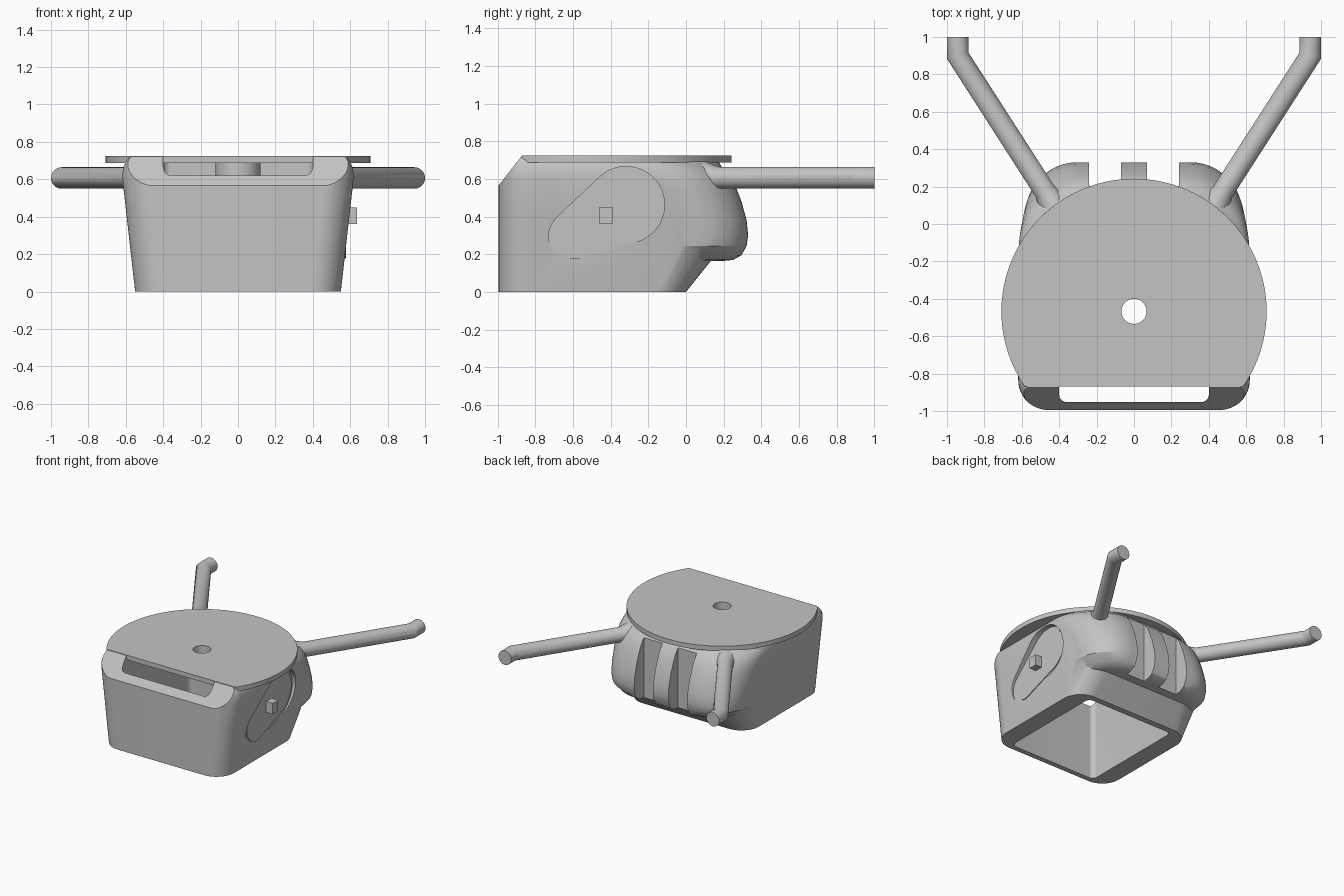
import bpy, bmesh, math
from mathutils import Vector

if "Cube" in bpy.data.objects:
    bpy.data.objects.remove(bpy.data.objects["Cube"])

grey = bpy.data.materials.new("plain grey")
grey.use_nodes = True
grey.diffuse_color = (0.55, 0.55, 0.55, 1)
grey.node_tree.nodes["Principled BSDF"].inputs["Base Color"].default_value = (0.55, 0.55, 0.55, 1)


def section(hw, front, back, rf, rb, n=12):
    """Plan outline: rectangle with rounded front and back corners."""
    pts = []
    for cx, cy, r, start in ((hw - rb, back - rb, rb, 0), (rb - hw, back - rb, rb, 90),
                             (rf - hw, front + rf, rf, 180), (hw - rf, front + rf, rf, 270)):
        for i in range(n + 1):
            a = math.radians(start + 90 * i / n)
            pts.append((cx + r * math.cos(a), cy + r * math.sin(a)))
    return pts


def loft(name, rings, chamfer=None):
    """Skin a stack of equal closed rings, cap both ends, optionally slice the top front."""
    bm = bmesh.new()
    rows = [[bm.verts.new(p) for p in ring] for ring in rings]
    for a, b in zip(rows, rows[1:]):
        for i in range(len(a)):
            j = (i + 1) % len(a)
            bm.faces.new((a[i], a[j], b[j], b[i]))
    bm.faces.new(rows[0][::-1])
    bm.faces.new(rows[-1])
    if chamfer is not None:
        bmesh.ops.bisect_plane(bm, geom=bm.verts[:] + bm.edges[:] + bm.faces[:], plane_co=chamfer,
                               plane_no=(0, -0.16, 0.125), clear_outer=True)
        bmesh.ops.holes_fill(bm, edges=bm.edges[:])
    bmesh.ops.recalc_face_normals(bm, faces=bm.faces[:])
    me = bpy.data.meshes.new(name)
    bm.to_mesh(me)
    bm.free()
    me.materials.append(grey)
    ob = bpy.data.objects.new(name, me)
    bpy.context.collection.objects.link(ob)
    return ob


def prism(name, outline, z0, z1):
    return loft(name, [[(x, y, z) for x, y in outline] for z in (z0, z1)])


def side_prism(name, outline, x0, x1):
    return loft(name, [[(x, y, z) for y, z in outline] for x in (x0, x1)])


def circle(r, cy, n=48):
    return [(r * math.cos(math.tau * i / n), cy + r * math.sin(math.tau * i / n)) for i in range(n)]


def box(x0, x1, y0, y1):
    return [(x0, y0), (x1, y0), (x1, y1), (x0, y1)]


def activate(ob):
    bpy.ops.object.select_all(action='DESELECT')
    bpy.context.view_layer.objects.active = ob
    ob.select_set(True)


def combine(ob, tool, operation='DIFFERENCE'):
    activate(ob)
    mod = ob.modifiers.new("join", 'BOOLEAN')
    mod.operation, mod.solver, mod.object = operation, 'EXACT', tool
    bpy.ops.object.modifier_apply(modifier=mod.name)
    bpy.data.objects.remove(tool)


def smooth(ob):
    activate(ob)
    bpy.ops.object.shade_smooth_by_angle(angle=math.radians(30))


def shrink(z):
    """Inward roll of the shoulder near the top."""
    t = min(max((z - 0.61) / 0.115, 0), 1)
    return 0.06 * (1 - math.sqrt(1 - t * t))


def half_width(z):
    return 0.55 + 0.113 * min(z, 0.61) - shrink(z)


# Housing: tapered tub with a sloped lower back and a chamfered front lip
levels = [0, 0.25, 0.45, 0.61, 0.64, 0.665, 0.685, 0.7, 0.712, 0.722]
body = loft("housing", [[(x, y, z) for x, y in section(
    half_width(z), -0.995, min(0.2, 0.8 * z) - 1.5 * shrink(z), 0.16, 0.16 + 0.35 * z)]
    for z in levels], chamfer=(0, -1, 0.56))

# Barrel-shaped bulge on the back, blended into the housing
bulge_profile = [(0.165, 0.2), (0.17, 0.25), (0.195, 0.295), (0.245, 0.322), (0.3, 0.33),
                 (0.38, 0.322), (0.48, 0.295), (0.55, 0.268), (0.61, 0.24), (0.66, 0.2),
                 (0.7, 0.14), (0.718, 0.08)]
bulge = loft("bulge", [[(x, y, z) for x, y in section(
    half_width(z) - 0.003 - max(0, 0.245 - z) * 0.7, -0.3, back, 0.05, 0.28 + 0.27 * max(0, z - 0.3))]
    for z, back in bulge_profile])
combine(body, bulge, 'UNION')

# Two upright grooves leave a central rib
for x0, x1 in ((0.07, 0.24), (-0.24, -0.07)):
    combine(body, prism("groove", box(x0, x1, 0.203, 0.5), 0.1, 0.8))

# Straight shaft through the housing, open below and at the front lip
combine(body, prism("shaft", section(0.4, -0.952, -0.05, 0.04, 0.04), -0.1, 0.8))


def egg(grow):
    """Outline around a large and a small circle on the side wall, as (y, z)."""
    big, small = Vector((-0.318, 0.463)), Vector((-0.59, 0.295))
    axis = big - small
    heading = math.atan2(axis.y, axis.x)
    spread = math.acos((0.135 - 0.2) / axis.length)
    pts = []
    for c, r, a0, a1 in ((big, 0.2 + grow, heading - spread, heading + spread),
                         (small, 0.135 + grow, heading + spread, heading + math.tau - spread)):
        for i in range(25):
            a = a0 + (a1 - a0) * i / 24
            pts.append((c.x + r * math.cos(a), c.y + r * math.sin(a)))
    return pts


# Side hatch set in a pocket with a narrow gap, and its small catch
combine(body, side_prism("pocket", egg(0.004), 0.572, 0.75))
smooth(body)
smooth(side_prism("side_hatch", egg(-0.016), 0.555, 0.578))
side_prism("hatch_catch", box(-0.46, -0.39, 0.36, 0.45), 0.57, 0.637)

# Round lid with a straight front edge and a boss below, bored through
centre_y, radius = -0.467, 0.709
start = math.asin((-0.87 - centre_y) / radius)
arc = [start + (math.pi - 2 * start) * i / 96 for i in range(97)]
lid = prism("lid", [(radius * math.cos(a), centre_y + radius * math.sin(a)) for a in arc], 0.687, 0.725)
combine(lid, prism("boss", circle(0.12, centre_y), 0.59, 0.7), 'UNION')
combine(lid, prism("bore", circle(0.067, centre_y), 0.4, 0.8))
smooth(lid)

# Two bent arms reaching back, flared where they meet the housing
for side, s in (("left", 1), ("right", -1)):
    path = (((0.43, 0.1), (0.85, -0.53), 0.085), ((0.475, 0.173), (0.85, -0.53), 0.0575),
            ((0.9425, 0.9), (1, -0.29), 0.0575), ((0.9425, 1), (1, 0), 0.0575))
    rings = []
    for (cx, cy), (ax, ay), r in path:
        rings.append([(s * (cx + ax * r * math.cos(a)), cy + ay * r * math.cos(a),
                       0.607 + r * math.sin(a)) for a in (math.tau * i / 32 for i in range(32))])
    smooth(loft(side + "_arm", rings))
